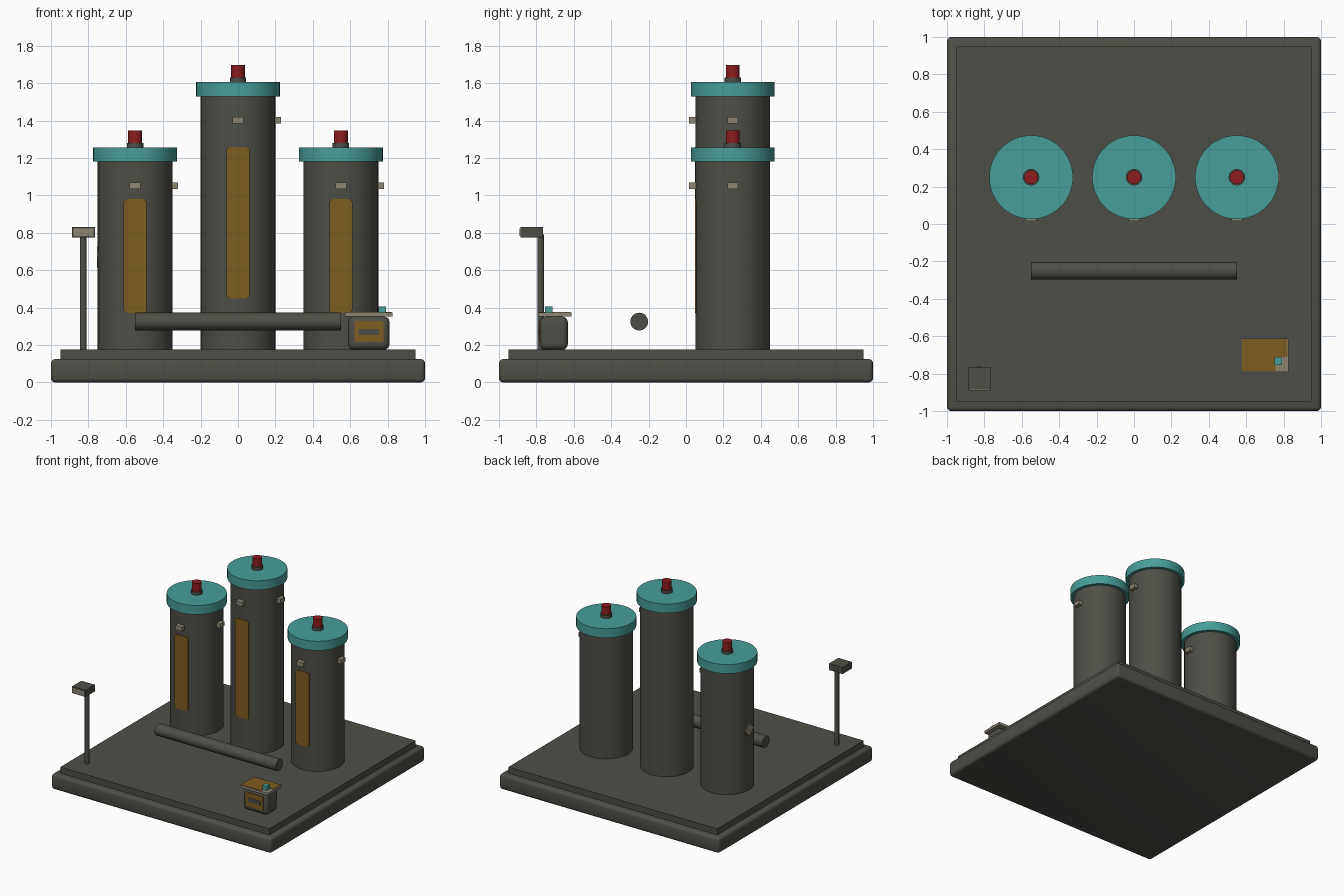
import bpy, math

cube = bpy.data.objects.get("Cube")
if cube:
    bpy.data.objects.remove(cube, do_unlink=True)


def make_material(name, color):
    m = bpy.data.materials.new(name)
    m.use_nodes = True
    m.diffuse_color = (*color, 1)
    m.node_tree.nodes["Principled BSDF"].inputs["Base Color"].default_value = (*color, 1)
    return m


DARK = make_material("dark olive grey", (0.075, 0.078, 0.062))
TEAL = make_material("teal", (0.065, 0.34, 0.31))
OCHRE = make_material("ochre", (0.21, 0.11, 0.015))
RED = make_material("beacon red", (0.27, 0.012, 0.015))
BEIGE = make_material("warm beige", (0.27, 0.24, 0.175))


def finish(name, mat, smooth=False):
    ob = bpy.context.object
    ob.name = name
    ob.data.materials.append(mat)
    if smooth:
        bpy.ops.object.shade_smooth_by_angle(angle=math.radians(35))
    return ob


def box(name, mat, xs, ys, zs, bevel=0.0, segments=3):
    """Box given by its extents on each axis, with optional rounded edges."""
    spans = (xs, ys, zs)
    bpy.ops.mesh.primitive_cube_add(size=1, location=[(a + b) / 2 for a, b in spans])
    bpy.context.object.scale = [b - a for a, b in spans]
    bpy.ops.object.transform_apply(location=False, rotation=False, scale=True)
    if bevel:
        mod = bpy.context.object.modifiers.new("rounding", "BEVEL")
        mod.width, mod.segments = bevel, segments
        bpy.ops.object.modifier_apply(modifier=mod.name)
    return finish(name, mat, bevel > 0)


def cylinder(name, mat, x, y, z0, z1, r, sides=48):
    bpy.ops.mesh.primitive_cylinder_add(vertices=sides, radius=r, depth=z1 - z0,
                                        location=(x, y, (z0 + z1) / 2))
    return finish(name, mat, True)


def rounded_panel(name, mat, x, y, z0, z1, width, thick, r):
    """Upright plate with rounded corners, facing the front."""
    pts = []
    for i, (sx, sz) in enumerate(((1, 1), (-1, 1), (-1, -1), (1, -1))):
        for k in range(5):
            a = math.pi / 2 * (i + k / 4)
            pts.append((x + sx * (width / 2 - r) + r * math.cos(a),
                        (z0 + z1) / 2 + sz * ((z1 - z0) / 2 - r) + r * math.sin(a)))
    n = len(pts)
    verts = [(px, y, pz) for px, pz in pts] + [(px, y + thick, pz) for px, pz in pts]
    faces = [tuple(range(n)), tuple(range(2 * n - 1, n - 1, -1))]
    faces += [(i, i + n, (i + 1) % n + n, (i + 1) % n) for i in range(n)]
    mesh = bpy.data.meshes.new(name)
    mesh.from_pydata(verts, [], faces)
    mesh.materials.append(mat)
    ob = bpy.data.objects.new(name, mesh)
    bpy.context.collection.objects.link(ob)
    return ob


# Stepped base
FLOOR = 0.175
box("base_plinth", DARK, (-1, 1), (-1, 1), (0, 0.125), 0.022)
box("base_deck", DARK, (-0.95, 0.95), (-0.95, 0.95), (0.12, FLOOR))

# Three towers, each with a cap, beacon, two side lamps and a tall front panel
TY, TR = 0.25, 0.2
for side, x, top, panel in (("right", -0.55, 1.2, (0.37, 0.98)),
                            ("middle", 0, 1.55, (0.45, 1.26)),
                            ("left", 0.55, 1.2, (0.37, 0.98))):
    cylinder(side + "_tower", DARK, x, TY, FLOOR, top, TR)
    cylinder(side + "_cap", TEAL, x, TY, top - 0.02, top + 0.055, 0.224)
    cylinder(side + "_beacon_collar", DARK, x, TY, top + 0.05, top + 0.08, 0.044, 24)
    cylinder(side + "_beacon", RED, x, TY, top + 0.08, top + 0.147, 0.037, 24)
    lamp_z = (top - 0.165, top - 0.13)
    box(side + "_front_lamp", BEIGE, (x - 0.029, x + 0.029),
        (TY - TR - 0.035, TY - TR + 0.01), lamp_z)
    box(side + "_side_lamp", BEIGE, (x + TR - 0.01, x + TR + 0.03),
        (TY - 0.029, TY + 0.029), lamp_z)
    rounded_panel(side + "_front_panel", OCHRE, x, TY - TR - 0.002, *panel, 0.124, 0.009, 0.022)

# Diamond plate on the outer side of the right tower
plate = box("diamond_plate", BEIGE, (-0.755, -0.747), (TY - 0.04, TY + 0.04), (0.63, 0.71))
plate.rotation_euler.x = math.pi / 4

# Horizontal pipe in front of the towers
pipe = cylinder("pipe", DARK, 0, -0.25, -0.225, 0.875, 0.048, 16)
pipe.rotation_euler.y = math.pi / 2
pipe.location.z = 0.325

# Lamp post
cylinder("lamp_post", DARK, -0.828, -0.777, FLOOR, 0.79, 0.0175, 16)
box("lamp_head", DARK, (-0.888, -0.765), (-0.885, -0.765), (0.775, 0.83))
box("lamp_face", BEIGE, (-0.88, -0.773), (-0.889, -0.884), (0.782, 0.823))

# Control box with lid, front panel, slot and button
box("control_box", DARK, (0.588, 0.81), (-0.78, -0.632), (FLOOR, 0.352), 0.03, 4)
box("control_panel", OCHRE, (0.623, 0.778), (-0.786, -0.778), (0.215, 0.328))
box("control_slot", DARK, (0.645, 0.753), (-0.789, -0.784), (0.254, 0.286))
box("control_lid", BEIGE, (0.573, 0.825), (-0.79, -0.612), (0.352, 0.373))
box("lid_plate", OCHRE, (0.578, 0.756), (-0.786, -0.616), (0.372, 0.376))
box("lid_plate_end", OCHRE, (0.756, 0.82), (-0.71, -0.616), (0.372, 0.376))
box("control_button", TEAL, (0.75, 0.792), (-0.755, -0.715), (0.37, 0.406))
